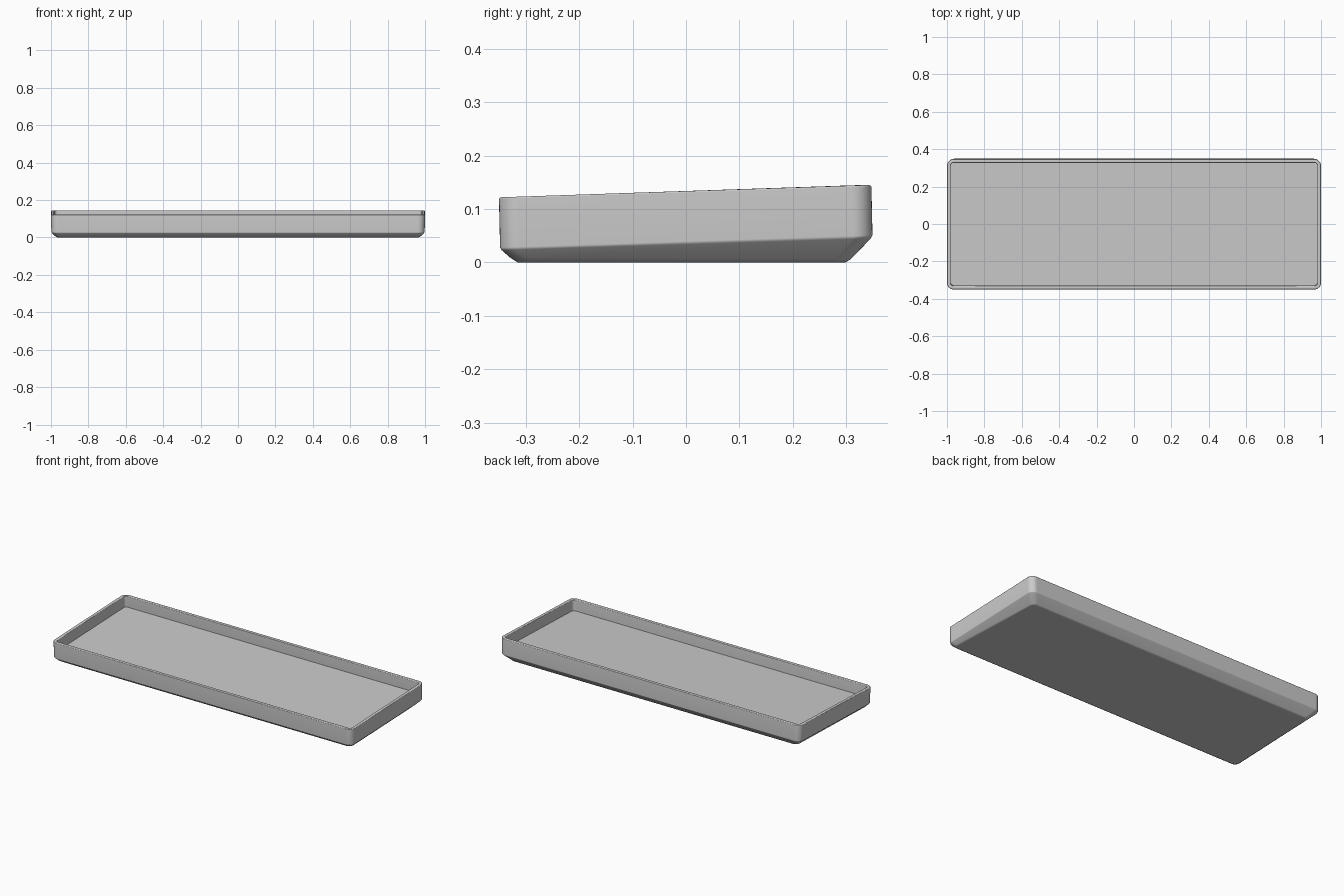
import bpy
import bmesh
from math import sin, cos, pi

cube = bpy.data.objects.get("Cube")
if cube:
    bpy.data.objects.remove(cube, do_unlink=True)

grey = bpy.data.materials.new("plain grey")
grey.use_nodes = True
colour = (0.6, 0.6, 0.6, 1)
grey.diffuse_color = colour
grey.node_tree.nodes["Principled BSDF"].inputs["Base Color"].default_value = colour

CORNER_STEPS = 8


def add_ring(bm, front, back, radius, lean=True):
    """Rounded outline; front and back are (half width, y, z) of each end."""
    verts = []
    (wf, yf, zf), (wb, yb, zb) = front, back
    corners = [(1, 1, 0), (-1, 1, pi / 2), (-1, -1, pi), (1, -1, 3 * pi / 2)]
    for sx, sy, start in corners:
        width, end = (wb, yb) if sy > 0 else (wf, yf)
        for i in range(CORNER_STEPS + 1):
            a = start + i * pi / 2 / CORNER_STEPS
            x = sx * (width - radius) + radius * cos(a)
            y = end - sy * radius + radius * sin(a)
            t = (y - yf) / (yb - yf)
            verts.append(bm.verts.new((x, y, zf + t * (zb - zf))))
    return verts


# Outline rings from the flat base, up the wall, over the rim, down to the floor
rings = [
    ((0.967, -0.315, 0.0), (0.946, 0.298, 0.0), 0.025),
    ((0.980, -0.329, 0.009), (0.955, 0.308, 0.006), 0.028),
    ((0.995, -0.345, 0.023), (0.995, 0.346, 0.045), 0.035),
    ((0.998, -0.348, 0.028), (0.998, 0.349, 0.051), 0.036),
    ((1.000, -0.350, 0.119), (1.000, 0.347, 0.142), 0.036),
    ((0.997, -0.347, 0.122), (0.997, 0.344, 0.145), 0.033),
    ((0.983, -0.333, 0.122), (0.983, 0.330, 0.145), 0.019),
    ((0.980, -0.330, 0.119), (0.980, 0.327, 0.142), 0.016),
    ((0.980, -0.328, 0.056), (0.980, 0.329, 0.078), 0.016),
]
bm = bmesh.new()
loops = [add_ring(bm, *r) for r in rings]
n = len(loops[0])
for low, high in zip(loops, loops[1:]):
    for i in range(n):
        j = (i + 1) % n
        bm.faces.new((low[i], low[j], high[j], high[i]))

# Base underside and tray floor
bm.faces.new(loops[0][::-1])
bm.faces.new(loops[-1])
bmesh.ops.recalc_face_normals(bm, faces=bm.faces)

mesh = bpy.data.meshes.new("tray_case")
bm.to_mesh(mesh)
bm.free()
tray = bpy.data.objects.new("tray_case", mesh)
bpy.context.collection.objects.link(tray)
mesh.materials.append(grey)

# Soft outer edges, crisp floor corner
bpy.ops.object.select_all(action="DESELECT")
tray.select_set(True)
bpy.context.view_layer.objects.active = tray
bpy.ops.object.shade_smooth_by_angle(angle=pi / 3.4)
weighted = tray.modifiers.new("even shading", "WEIGHTED_NORMAL")
weighted.keep_sharp = True
